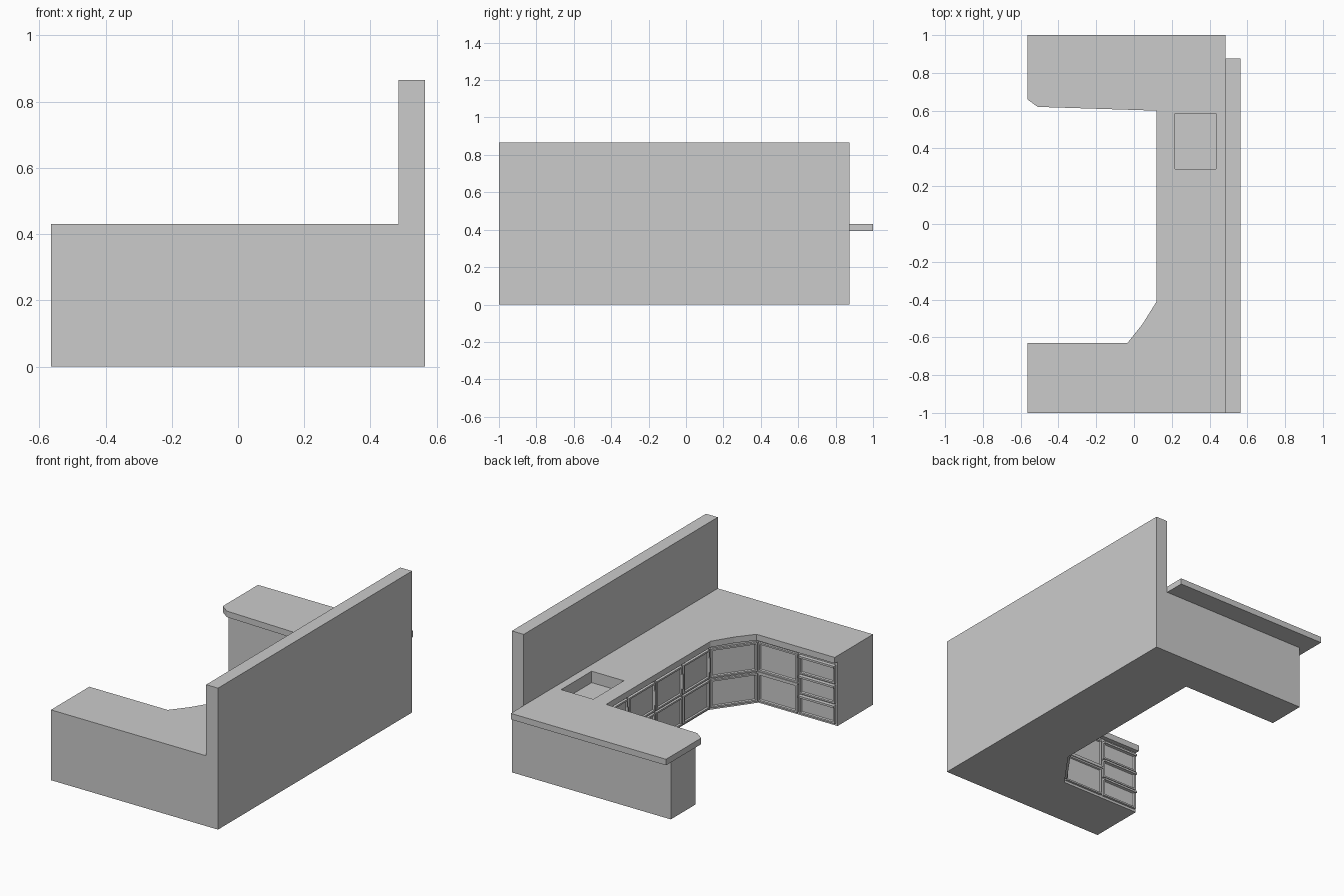
import bpy, bmesh
from mathutils import Matrix, Vector

if "Cube" in bpy.data.objects:
    bpy.data.objects.remove(bpy.data.objects["Cube"])


def add_object(name, bm):
    bmesh.ops.recalc_face_normals(bm, faces=bm.faces)
    mesh = bpy.data.meshes.new(name)
    bm.to_mesh(mesh)
    bm.free()
    ob = bpy.data.objects.new(name, mesh)
    bpy.context.collection.objects.link(ob)
    return ob


def prism(name, outline, z0, z1):
    bm = bmesh.new()
    face = bm.faces.new([bm.verts.new((x, y, z0)) for x, y in outline])
    top = bmesh.ops.extrude_face_region(bm, geom=[face])["geom"]
    verts = [g for g in top if isinstance(g, bmesh.types.BMVert)]
    bmesh.ops.translate(bm, vec=(0, 0, z1 - z0), verts=verts)
    return add_object(name, bm)


def rect(x0, x1, y0, y1):
    return [(x0, y0), (x1, y0), (x1, y1), (x0, y1)]


def box_bm(u0, u1, n0, n1, z0, z1):
    bm = bmesh.new()
    bmesh.ops.create_cube(bm, size=1)
    for v in bm.verts:
        v.co = ((u0 + u1) / 2 + v.co.x * (u1 - u0),
                (n0 + n1) / 2 + v.co.y * (n1 - n0),
                (z0 + z1) / 2 + v.co.z * (z1 - z0))
    return bm


def run_matrix(p0, p1):
    # local x runs along the cabinet face, local y points into the room
    u = (Vector(p1) - Vector(p0)).normalized()
    return Matrix(((u.x, -u.y, 0, p0[0]), (u.y, u.x, 0, p0[1]),
                   (0, 0, 1, 0), (0, 0, 0, 1)))


def bar(name, m, *dims):
    add_object(name, box_bm(*dims)).matrix_world = m


def panel(name, m, u0, u1, z0, z1):
    # framed front with a recessed centre
    bm = box_bm(u0, u1, 0, 0.014, z0, z1)
    bm.normal_update()
    front = max(bm.faces, key=lambda f: f.calc_center_median().y)
    bmesh.ops.inset_region(bm, faces=[front], thickness=0.014)
    bmesh.ops.inset_region(bm, faces=[front], thickness=0.005, depth=-0.009)
    add_object(name, bm).matrix_world = m


def door(m, u0, u1, handle=True):
    g = 0.006
    panel("lower_door_panel", m, u0 + g, u1 - g, 0.015, 0.187)
    panel("upper_door_panel", m, u0 + g, u1 - g, 0.199, 0.375)
    if handle:
        bar("door_handle", m, u0 + 0.011, u0 + 0.019, 0.012, 0.024, 0.24, 0.33)


# Wall behind the counter
prism("back_wall", rect(0.485, 0.565, -1, 0.875), 0, 0.865)

# Cabinet carcass, U-shaped with a diagonal corner
A, B, C, D = (-0.565, -0.658), (-0.03, -0.658), (0.142, -0.42), (0.142, 0.635)
body = prism("cabinet_body", [
    (0.485, -1), (0.485, 0.875), (-0.51, 0.875), (-0.51, 0.635),
    D, C, B, A, (-0.565, -1)], 0, 0.393)

# Countertop with overhanging peninsula
counter = prism("countertop", [
    (0.485, -1), (0.485, 1), (-0.565, 1), (-0.565, 0.66), (-0.51, 0.62),
    (0.12, 0.60), (0.12, -0.41), (0.045, -0.53), (-0.035, -0.63),
    (-0.565, -0.63), (-0.565, -1)], 0.393, 0.43)

# Sink recess
cutter = prism("sink_cutter", rect(0.217, 0.435, 0.29, 0.585), 0.36, 0.6)
for ob in (body, counter):
    mod = ob.modifiers.new("sink", "BOOLEAN")
    mod.operation = "DIFFERENCE"
    mod.solver = "EXACT"
    mod.object = cutter
cutter.hide_render = True
cutter.hide_set(True)

# Front run: three drawers and a door
m = run_matrix(A, B)
split = 0.258
for i in range(3):
    z = 0.015 + i * 0.122
    panel("drawer_front", m, 0.01, split - 0.006, z, z + 0.112)
    bar("drawer_lip", m, 0.01, split - 0.006, 0.012, 0.024, z + 0.1, z + 0.112)
door(m, split, 0.535, handle=False)
bar("door_rail", m, split, 0.535, 0, 0.018, 0.188, 0.198)

# Diagonal corner door
m = run_matrix(B, C)
door(m, 0.005, (Vector(C) - Vector(B)).length - 0.005, handle=False)

# Long run: four doors along the wall
m = run_matrix(C, D)
width = (D[1] - C[1]) / 4
for i in range(4):
    door(m, i * width, (i + 1) * width)
